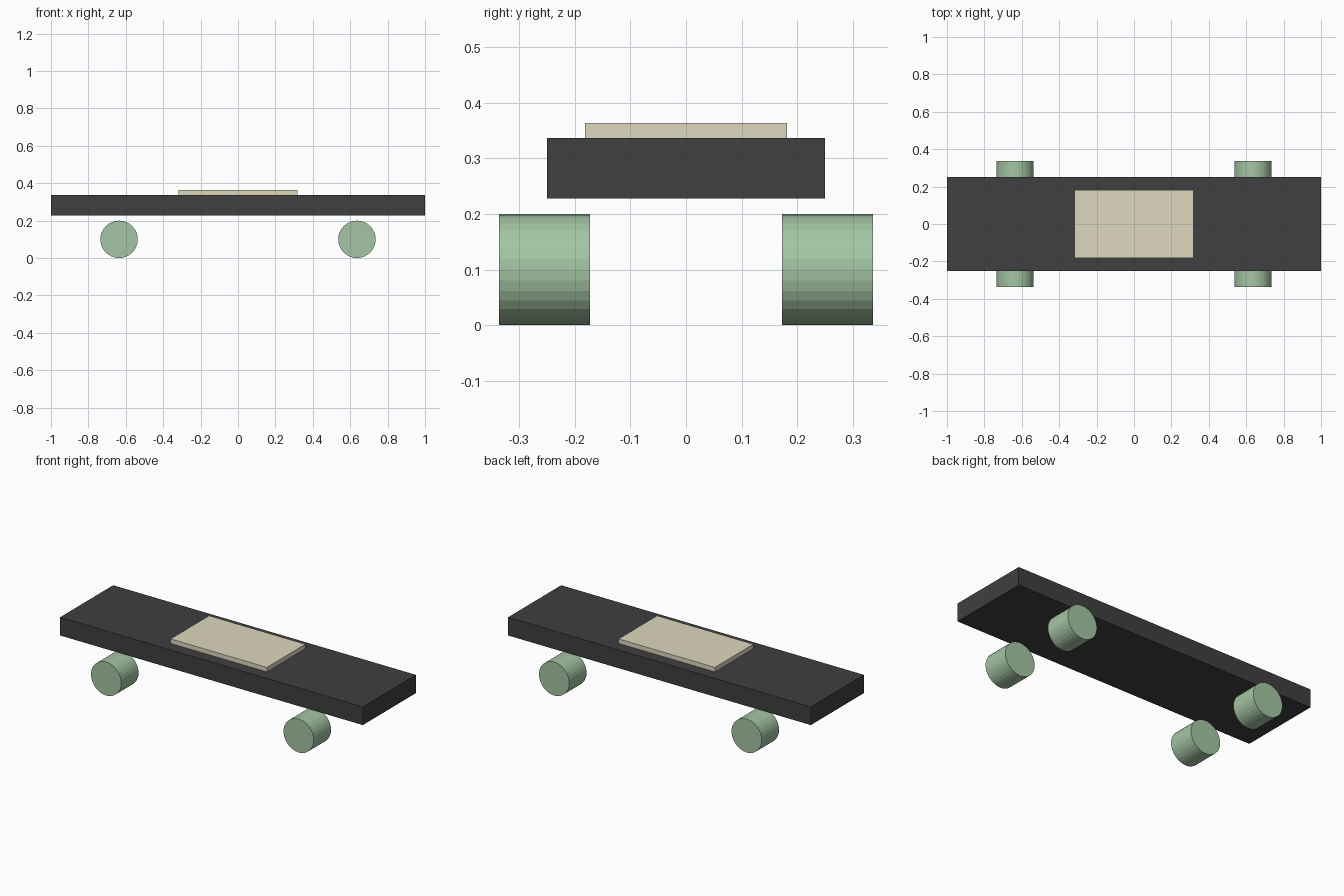
import bpy
import math

if "Cube" in bpy.data.objects:
    bpy.data.objects.remove(bpy.data.objects["Cube"])


def material(name, rgb):
    mat = bpy.data.materials.new(name)
    mat.diffuse_color = (*rgb, 1)
    mat.use_nodes = True
    mat.node_tree.nodes["Principled BSDF"].inputs["Base Color"].default_value = mat.diffuse_color
    return mat


def box(name, size_x, size_y, z0, z1, mat):
    bpy.ops.mesh.primitive_cube_add(size=1, location=(0, 0, (z0 + z1) / 2))
    ob = bpy.context.object
    ob.name = name
    ob.scale = (size_x, size_y, z1 - z0)
    bpy.ops.object.transform_apply(location=False, rotation=False, scale=True)
    ob.data.materials.append(mat)


def wheel(name, x, y, mat):
    bpy.ops.mesh.primitive_cylinder_add(
        vertices=32, radius=0.1, depth=0.163,
        location=(x, y, 0.1), rotation=(math.pi / 2, 0, 0))
    ob = bpy.context.object
    ob.name = name
    ob.data.materials.append(mat)


dark = material("dark_deck", (0.05, 0.05, 0.05))
cream = material("cream_pad", (0.72, 0.68, 0.51))
green = material("green_wheel", (0.37, 0.56, 0.37))

# Board and the raised pad on top
box("deck", 2.0, 0.5, 0.228, 0.337, dark)
box("grip_pad", 0.636, 0.363, 0.337, 0.364, cream)

# Four wheels
for end, x in (("left", -0.636), ("right", 0.636)):
    for side, y in (("front", -0.2545), ("back", 0.2545)):
        wheel(f"{side}_{end}_wheel", x, y, green)
